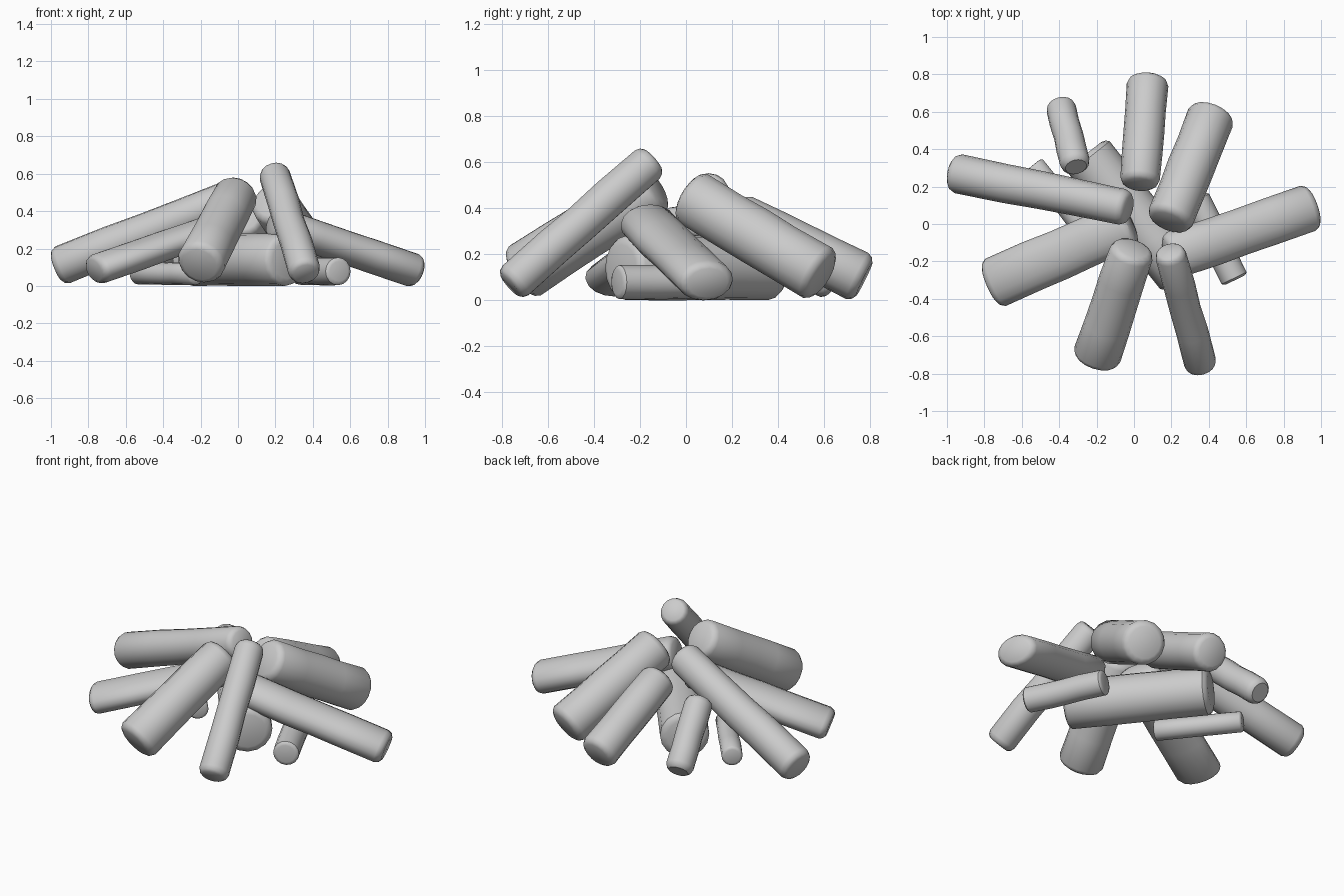
import bpy, bmesh, math, random
from mathutils import Vector

if "Cube" in bpy.data.objects:
    bpy.data.objects.remove(bpy.data.objects["Cube"])

random.seed(4)
SIDES = 16


def log(name, outer, inner, r0, r1, flat=1.0, soft=0.035):
    """Tapered log between two points; flat < 1 squashes its thickness."""
    a, b = Vector(outer), Vector(inner)
    axis = b - a
    length = axis.length
    d = axis.normalized()
    side = d.cross(Vector((0, 0, 1))).normalized()
    up = side.cross(d)
    # distance along the log, radius factor, amount of wobble
    rings = [(0, 0.72, 0), (soft * 0.35, 0.9, 0), (soft, 1, 0)]
    rings += [(length * t, 1, 1) for t in (0.3, 0.5, 0.7)]
    rings += [(length - soft, 1, 0), (length - soft * 0.35, 0.9, 0), (length, 0.72, 0)]
    bm = bmesh.new()
    loops = []
    for s, k, w in rings:
        r = (r0 + (r1 - r0) * s / length) * k
        r *= 1 + w * random.uniform(-0.015, 0.015)
        c = a + d * s + (side + up * flat) * w * random.uniform(-0.003, 0.003)
        loop = []
        for i in range(SIDES):
            t = math.tau * i / SIDES
            loop.append(bm.verts.new(c + side * r * math.cos(t) + up * r * flat * math.sin(t)))
        loops.append(loop)
    for p, q in zip(loops, loops[1:]):
        for i in range(SIDES):
            j = (i + 1) % SIDES
            bm.faces.new((p[i], p[j], q[j], q[i]))
    bm.faces.new(loops[0][::-1])
    bm.faces.new(loops[-1])
    bmesh.ops.recalc_face_normals(bm, faces=bm.faces[:])
    me = bpy.data.meshes.new(name)
    bm.to_mesh(me)
    bm.free()
    ob = bpy.data.objects.new(name, me)
    bpy.context.collection.objects.link(ob)
    bpy.ops.object.select_all(action='DESELECT')
    ob.select_set(True)
    bpy.context.view_layer.objects.active = ob
    bpy.ops.object.shade_smooth_by_angle(angle=math.radians(40))


# logs leaning against each other in a ring
log("left_long_log", (-0.97, 0.275, 0.10), (-0.03, 0.085, 0.475), 0.106, 0.096)
log("left_split_log", (-0.77, -0.325, 0.083), (-0.02, 0.0, 0.345), 0.138, 0.13, 0.6)
log("right_split_log", (0.962, 0.095, 0.075), (0.185, -0.175, 0.34), 0.127, 0.127, 0.72)
log("front_thick_log", (-0.205, -0.725, 0.112), (-0.005, -0.13, 0.495), 0.13, 0.118)
log("front_thin_log", (0.36, -0.765, 0.065), (0.19, -0.145, 0.61), 0.087, 0.083)
log("back_right_log", (0.42, 0.595, 0.105), (0.185, 0.01, 0.455), 0.128, 0.125)
log("back_log", (0.075, 0.775, 0.09), (0.03, 0.21, 0.37), 0.112, 0.105)
log("back_short_log", (-0.395, 0.64, 0.06), (-0.31, 0.305, 0.36), 0.08, 0.08)

# logs lying on the ground in the middle
log("ground_thick_log", (-0.255, 0.375, 0.14), (0.265, -0.28, 0.14), 0.14, 0.14, 1, 0.025)
log("ground_left_stick", (-0.54, 0.315, 0.068), (-0.22, -0.08, 0.065), 0.06, 0.06, 1, 0.012)
log("ground_right_stick", (0.54, -0.3, 0.078), (0.33, 0.14, 0.08), 0.074, 0.074, 1, 0.012)
